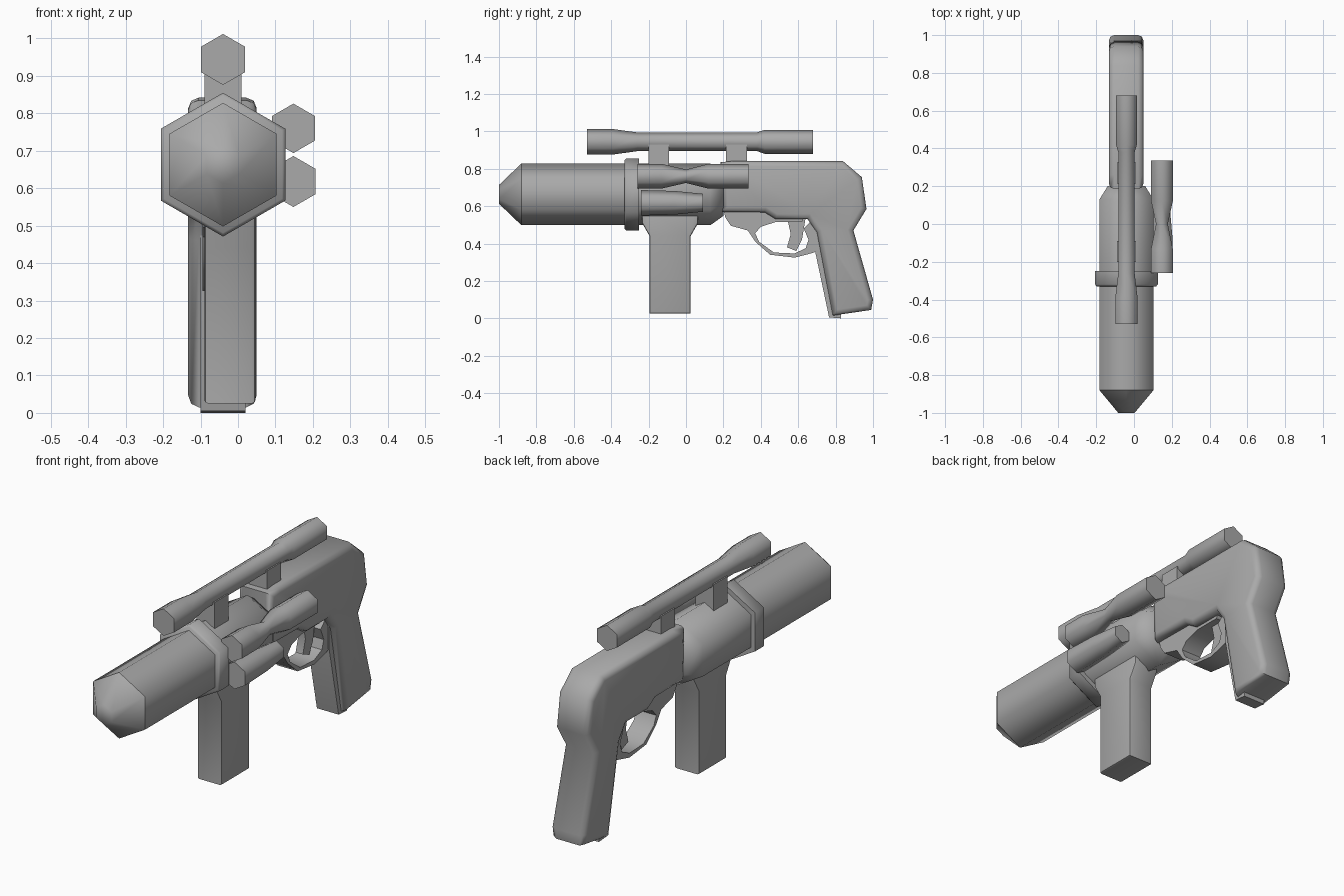
import bpy, bmesh, math

cube = bpy.data.objects.get("Cube")
if cube:
    bpy.data.objects.remove(cube, do_unlink=True)

CX, CZ = -0.04, 0.663          # main axis of the body
grey = bpy.data.materials.new("plain grey")
grey.use_nodes = True
colour = (0.4, 0.4, 0.4, 1)
grey.diffuse_color = colour
grey.node_tree.nodes["Principled BSDF"].inputs["Base Color"].default_value = colour


def finish(name, bm, angle):
    bmesh.ops.recalc_face_normals(bm, faces=bm.faces)
    mesh = bpy.data.meshes.new(name)
    bm.to_mesh(mesh)
    bm.free()
    mesh.materials.append(grey)
    ob = bpy.data.objects.new(name, mesh)
    bpy.context.collection.objects.link(ob)
    bpy.ops.object.select_all(action='DESELECT')
    ob.select_set(True)
    bpy.context.view_layer.objects.active = ob
    bpy.ops.object.shade_smooth_by_angle(angle=math.radians(angle))
    return ob


def hex_tube(name, x, z, stations, angle=65):
    """Six-sided tube along y, from (y, radius) stations."""
    bm = bmesh.new()
    rings = []
    for y, r in stations:
        turns = [math.radians(90 + 60 * i) for i in range(6)]
        rings.append([bm.verts.new((x + r * math.cos(t), y, z + r * math.sin(t))) for t in turns])
    for a, b in zip(rings, rings[1:]):
        for i in range(6):
            j = (i + 1) % 6
            bm.faces.new((a[i], a[j], b[j], b[i]))
    bm.faces.new(rings[0])
    bm.faces.new(rings[-1])
    return finish(name, bm, angle)


def side_plate(name, outline, x0, x1, bevel=0.0, angle=35):
    """Side outline in (y, z), extruded across x, with rounded side rims."""
    bm = bmesh.new()
    face = bm.faces.new([bm.verts.new((x0, y, z)) for y, z in outline])
    out = bmesh.ops.extrude_face_region(bm, geom=[face])
    verts = [v for v in out["geom"] if isinstance(v, bmesh.types.BMVert)]
    bmesh.ops.translate(bm, verts=verts, vec=(x1 - x0, 0, 0))
    if bevel:
        rims = [e for e in bm.edges if abs(e.verts[0].co.x - e.verts[1].co.x) < 1e-5]
        bmesh.ops.bevel(bm, geom=rims, offset=bevel, segments=2, profile=0.5, affect='EDGES')
    return finish(name, bm, angle)


# Barrel, nose, collar and receiver
hex_tube("nose_cone", CX, CZ, [(-1, 0.05), (-0.88, 0.165)])
hex_tube("barrel", CX, CZ, [(-0.88, 0.165), (-0.3, 0.165)])
hex_tube("collar", CX, CZ, [(-0.33, 0.182), (-0.32, 0.192), (-0.25, 0.192)])
hex_tube("receiver", CX, CZ, [(-0.26, 0.165), (0.13, 0.165), (0.2, 0.115)])

# Scope and its two mounts
hex_tube("scope", CX, 0.944, [(-0.53, 0.068), (-0.39, 0.068), (-0.26, 0.05),
                              (0.38, 0.05), (0.42, 0.064), (0.68, 0.064)])
for label, y in (("front", -0.2), ("rear", 0.215)):
    side_plate(label + "_scope_mount", [(y, 0.76), (y + 0.11, 0.76), (y + 0.11, 0.93), (y, 0.93)],
               -0.09, 0.01)

# Tubes on the left flank
hex_tube("upper_side_tube", 0.148, 0.76, [(-0.26, 0.066), (-0.13, 0.066), (0, 0.036),
                                          (0.12, 0.066), (0.335, 0.066)])
hex_tube("lower_side_tube", 0.148, 0.618, [(-0.24, 0.068), (-0.06, 0.063), (0.09, 0.048)])

# Front grip, flared where it meets the receiver
side_plate("front_grip", [(-0.195, 0.025), (0.025, 0.025), (0.025, 0.44), (0.065, 0.51), (0.065, 0.6),
                          (-0.235, 0.6), (-0.235, 0.51), (-0.195, 0.44)], -0.09, 0.047, 0.01)

# Stock with the rear grip in one piece
side_plate("stock", [(0.195, 0.57), (0.185, 0.835), (0.26, 0.842), (0.84, 0.84), (0.94, 0.755),
                     (0.965, 0.585), (0.895, 0.47), (1.0, 0.1), (0.99, 0.045), (0.785, 0.015),
                     (0.7, 0.46), (0.65, 0.53), (0.48, 0.53), (0.42, 0.567)],
           -0.133, 0.05, 0.028, 50)
side_plate("grip_front_strip", [(0.69, 0.5), (0.69, 0.36), (0.765, 0.005), (0.83, 0.0), (0.83, 0.2),
                                (0.75, 0.5)], -0.1, 0.02)

# Trigger guard as an open loop, and the trigger
side_plate("trigger_guard", [(0.2, 0.58), (0.21, 0.54), (0.24, 0.495), (0.33, 0.47), (0.37, 0.41),
                             (0.45, 0.34), (0.58, 0.325), (0.66, 0.345), (0.71, 0.36), (0.73, 0.54),
                             (0.68, 0.54), (0.63, 0.5), (0.655, 0.42), (0.64, 0.375), (0.58, 0.347),
                             (0.47, 0.352), (0.39, 0.41), (0.37, 0.455), (0.4, 0.49), (0.5, 0.51),
                             (0.63, 0.5), (0.68, 0.58)][:11] +
           [(0.66, 0.51), (0.63, 0.48), (0.655, 0.42), (0.64, 0.375), (0.58, 0.347), (0.47, 0.352),
            (0.39, 0.41), (0.37, 0.455), (0.4, 0.49), (0.48, 0.515), (0.62, 0.515), (0.65, 0.58)],
           -0.095, 0.015)
side_plate("trigger", [(0.54, 0.54), (0.56, 0.45), (0.54, 0.38), (0.59, 0.36), (0.62, 0.42),
                       (0.64, 0.54)], -0.06, -0.02)
